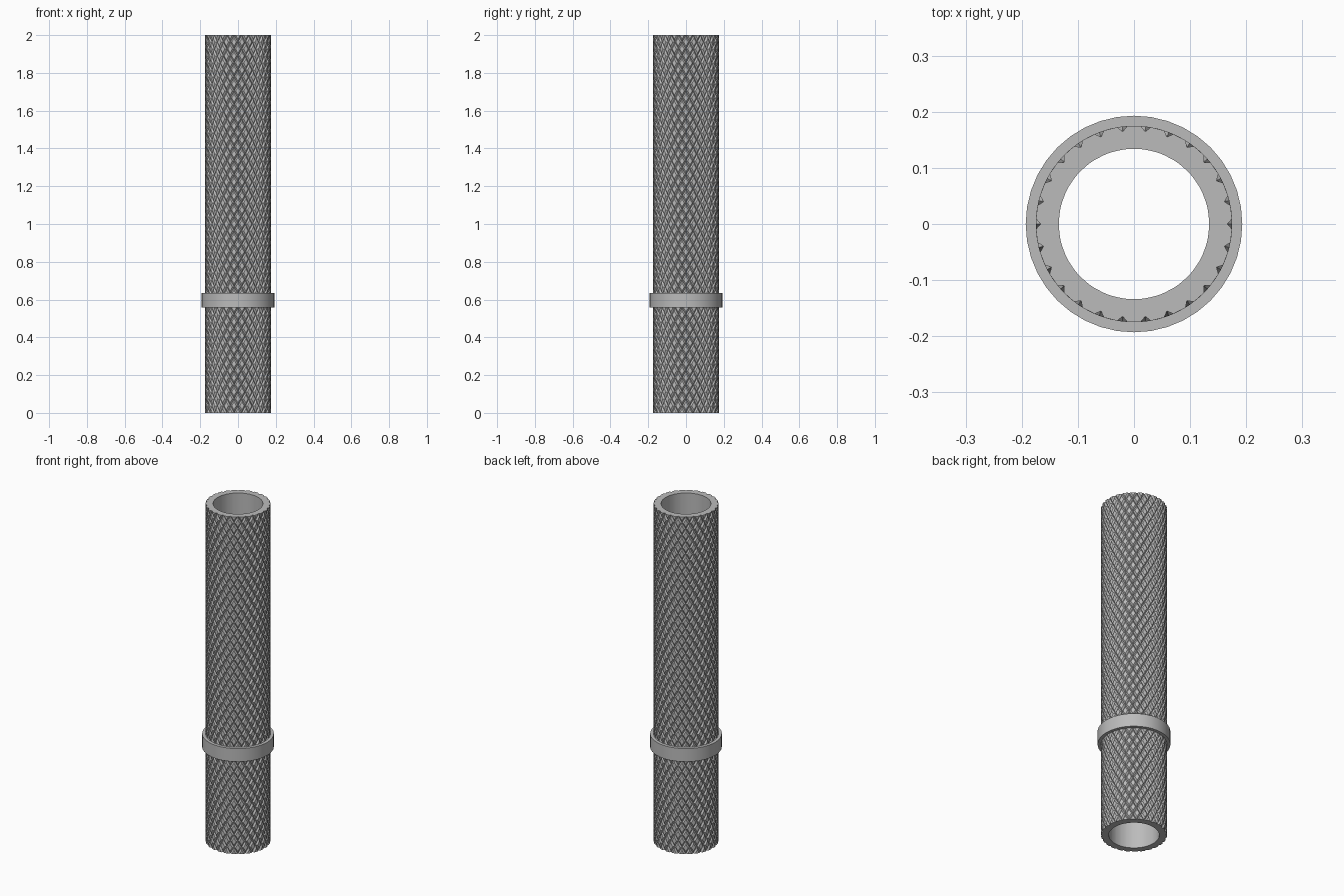
import bpy, bmesh, math

if "Cube" in bpy.data.objects:
    bpy.data.objects.remove(bpy.data.objects["Cube"], do_unlink=True)

HEIGHT, OUTER, BORE = 2.0, 0.175, 0.134
GROOVE_R = 0.166          # radius at the bottom of the knurl grooves
AROUND, ROWS = 26, 27     # diamonds around and along the tube
FLAT = 0.57               # share of each diamond left flat

steel = bpy.data.materials.new("steel grey")
steel.use_nodes = True
grey = (0.5, 0.5, 0.5, 1)
steel.diffuse_color = grey
steel.node_tree.nodes["Principled BSDF"].inputs["Base Color"].default_value = grey


def finish(bm, name):
    bmesh.ops.recalc_face_normals(bm, faces=bm.faces)
    mesh = bpy.data.meshes.new(name)
    bm.to_mesh(mesh)
    bm.free()
    mesh.materials.append(steel)
    obj = bpy.data.objects.new(name, mesh)
    bpy.context.collection.objects.link(obj)
    bpy.ops.object.select_all(action='DESELECT')
    obj.select_set(True)
    bpy.context.view_layer.objects.active = obj
    bpy.ops.object.shade_smooth_by_angle(angle=math.radians(25))
    return obj


def polar(r, a, z):
    return (r * math.cos(a), r * math.sin(a), z)


# Knurled tube: flat-topped diamonds separated by crossing V grooves
bm = bmesh.new()
half_a = math.pi / AROUND
half_z = HEIGHT / ROWS / 2
CORNERS = [(1, 0), (0, 1), (-1, 0), (0, -1)]
for row in range(2 * ROWS + 1):
    z = row * half_z
    if row == 0:
        corners = CORNERS[:3]
    elif row == 2 * ROWS:
        corners = [CORNERS[2], CORNERS[3], CORNERS[0]]
    else:
        corners = CORNERS
    for k in range(AROUND):
        a = (2 * k + 1 + row % 2) * half_a
        low = [bm.verts.new(polar(GROOVE_R, a + u * half_a, z + v * half_z))
               for u, v in corners]
        top = [bm.verts.new(polar(OUTER, a + u * half_a * FLAT, z + v * half_z * FLAT))
               for u, v in corners]
        bm.faces.new(top)
        n = len(corners)
        for i in range(n if n == 4 else 2):
            j = (i + 1) % n
            bm.faces.new((low[i], low[j], top[j], top[i]))
bmesh.ops.remove_doubles(bm, verts=bm.verts, dist=1e-5)

# End faces and bore
rim = [e for e in bm.edges if e.is_boundary]
ends = bmesh.ops.extrude_edge_only(bm, edges=rim)["geom"]
for v in [g for g in ends if isinstance(g, bmesh.types.BMVert)]:
    s = BORE / math.hypot(v.co.x, v.co.y)
    v.co.x *= s
    v.co.y *= s
bmesh.ops.bridge_loops(bm, edges=[e for e in bm.edges if e.is_boundary])
finish(bm, "knurled_tube")

# Plain collar: rectangular section turned around the tube
bm = bmesh.new()
SIDES = 40
section = [(0.175, 0.557), (0.193, 0.557), (0.193, 0.635), (0.175, 0.635)]
rings = [[bm.verts.new(polar(r, 2 * math.pi * i / SIDES, z)) for r, z in section]
         for i in range(SIDES)]
for i in range(SIDES):
    a, b = rings[i], rings[(i + 1) % SIDES]
    for j in range(4):
        k = (j + 1) % 4
        bm.faces.new((a[j], b[j], b[k], a[k]))
finish(bm, "collar")
